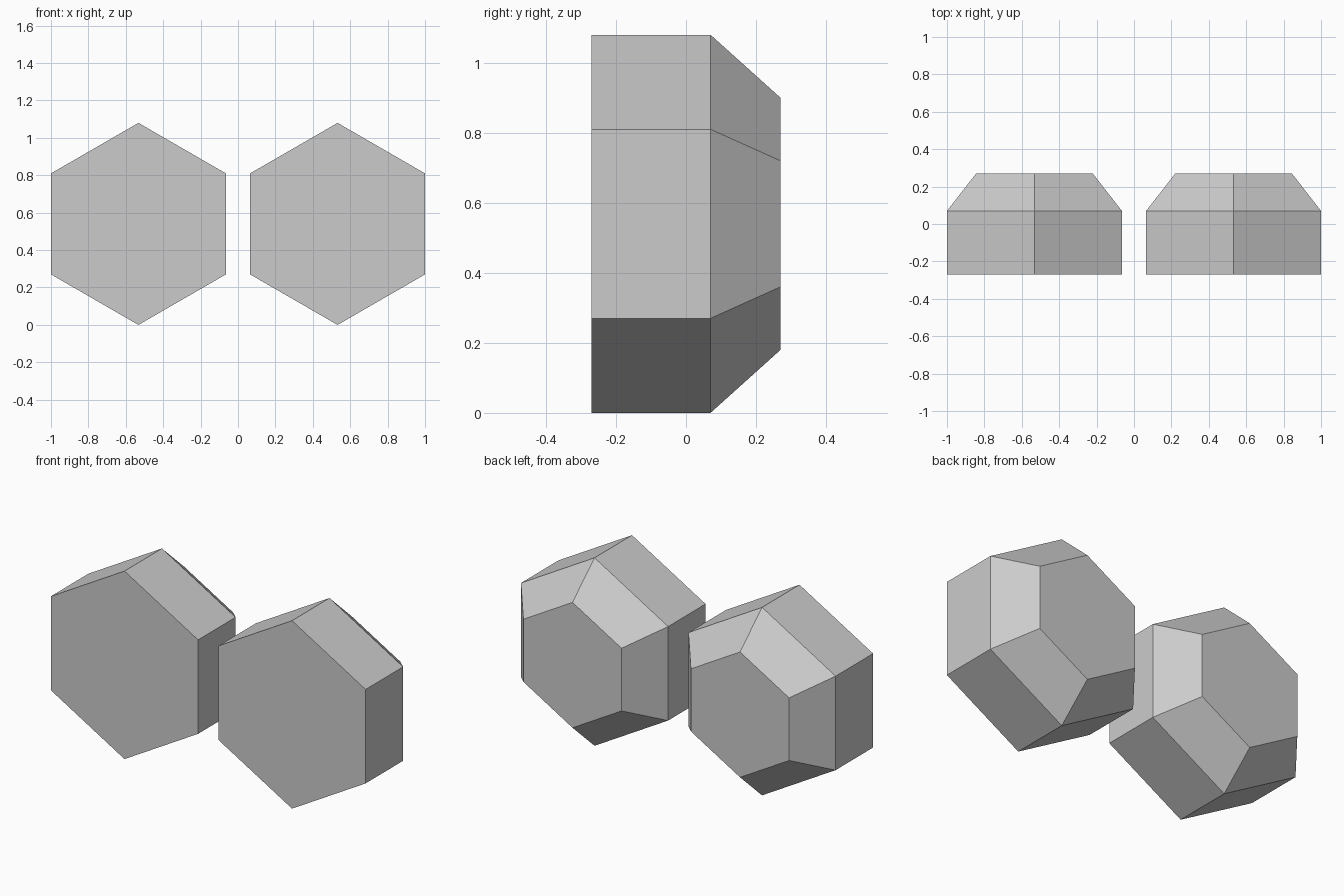
import bpy
import bmesh
from math import cos, sin, pi

cube = bpy.data.objects.get("Cube")
if cube:
    bpy.data.objects.remove(cube, do_unlink=True)

RADIUS, TAPER_RADIUS = 0.54, 0.36
FRONT, SHOULDER, BACK = -0.27, 0.07, 0.27
CENTRE_X = 1 - RADIUS * cos(pi / 6)

grey = bpy.data.materials.new("light grey")
grey.use_nodes = True
colour = (0.6, 0.6, 0.6, 1)
grey.diffuse_color = colour
grey.node_tree.nodes["Principled BSDF"].inputs["Base Color"].default_value = colour


def hex_ring(bm, radius, y):
    """Pointed-top hexagon standing in the xz plane."""
    return [bm.verts.new((radius * sin(i * pi / 3), y, radius * cos(i * pi / 3)))
            for i in range(6)]


def hex_block(name, x):
    """Straight hexagonal prism with a tapered back."""
    bm = bmesh.new()
    rings = [hex_ring(bm, r, y) for r, y in
             ((RADIUS, FRONT), (RADIUS, SHOULDER), (TAPER_RADIUS, BACK))]
    for a, b in zip(rings, rings[1:]):
        for i in range(6):
            j = (i + 1) % 6
            bm.faces.new((a[i], a[j], b[j], b[i]))
    bm.faces.new(rings[0])
    bm.faces.new(rings[-1])
    bmesh.ops.recalc_face_normals(bm, faces=bm.faces)
    mesh = bpy.data.meshes.new(name)
    bm.to_mesh(mesh)
    bm.free()
    mesh.materials.append(grey)
    block = bpy.data.objects.new(name, mesh)
    block.location = (x, 0, RADIUS)
    bpy.context.collection.objects.link(block)


# Matching pair of blocks
hex_block("left_hex_block", CENTRE_X)
hex_block("right_hex_block", -CENTRE_X)
